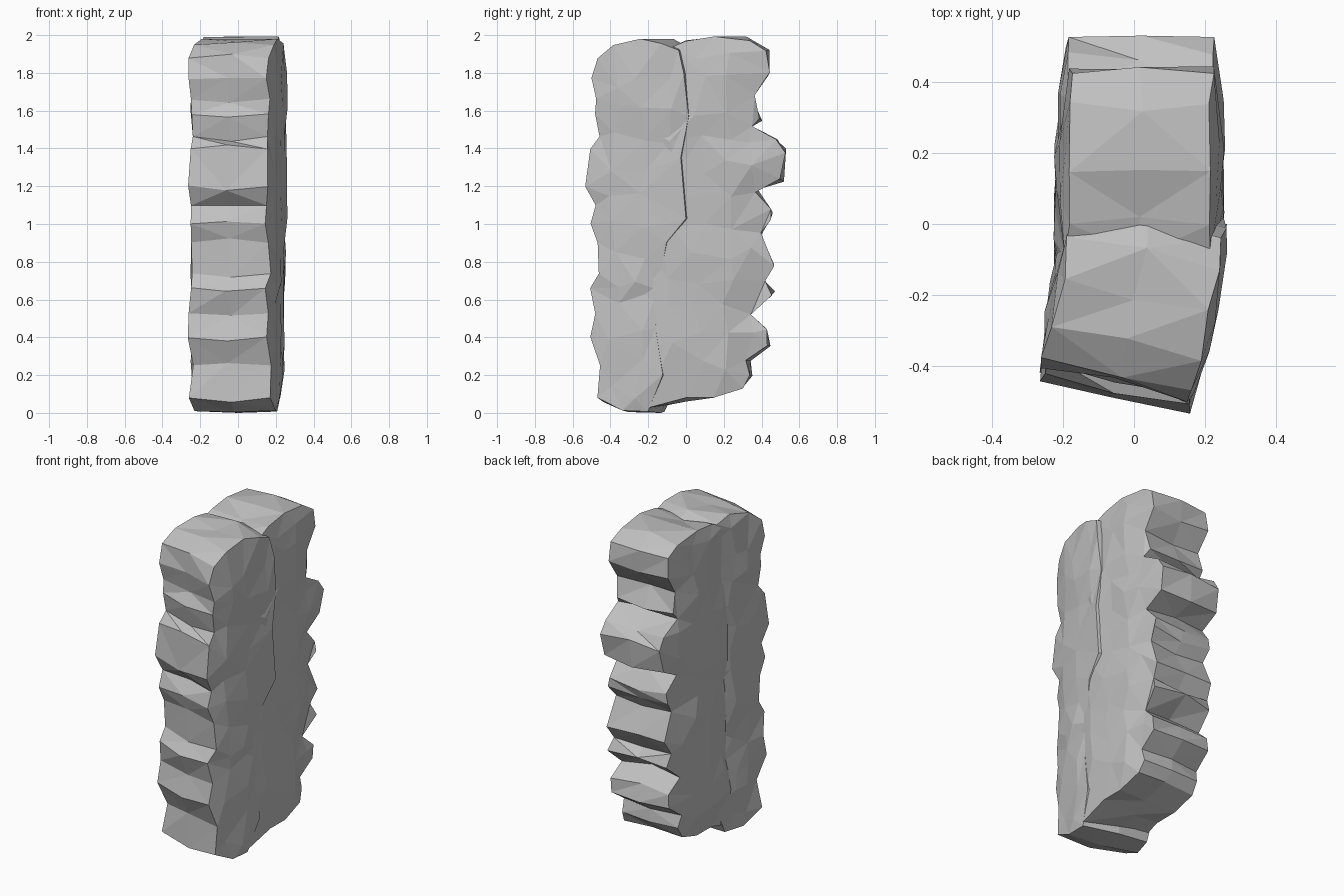
import bpy, bmesh, random
from mathutils import Vector
from mathutils.geometry import delaunay_2d_cdt, intersect_point_line

cube = bpy.data.objects.get("Cube")
if cube:
    bpy.data.objects.remove(cube)

# One stone colour
stone = bpy.data.materials.new("stone grey")
stone.use_nodes = True
grey = (0.53, 0.53, 0.53, 1)
stone.diffuse_color = grey
stone.node_tree.nodes["Principled BSDF"].inputs["Base Color"].default_value = grey


def edge_distance(p, pts):
    """Shortest distance from a point to the closed outline."""
    best = 9
    for a, b in zip(pts, pts[1:] + pts[:1]):
        near, t = intersect_point_line(p, a, b)
        near = a.lerp(b, min(max(t, 0), 1))
        best = min(best, (near - p).length)
    return best


def rock_slab(name, outline, half, bulge, place, seed):
    """Faceted slab: a side outline (y, z) swept across x, with bulging sides."""
    rng = random.Random(seed)
    bm = bmesh.new()
    pts = [Vector(p) for p in outline]
    count = len(pts)

    def jitter(amount):
        return rng.uniform(-amount, amount)

    def ring(x, wobble):
        return [bm.verts.new(place(x + jitter(0.012), p.x + jitter(wobble),
                                   p.y + jitter(wobble))) for p in pts]

    # Two rims with an uneven ridge loop between them
    loops = [ring(-half, 0.004), ring(0, 0.024), ring(half, 0.004)]
    for a, b in zip(loops, loops[1:]):
        for i in range(count):
            j = (i + 1) % count
            bm.faces.new((a[i], a[j], b[j], b[i]))

    # Broad sides: scattered points inside the outline, gently swollen
    edges = [(i, (i + 1) % count) for i in range(count)]
    for side, loop in ((-1, loops[0]), (1, loops[-1])):
        flat, verts = list(pts), list(loop)
        for row in range(13):
            for col in range(8):
                p = Vector((-0.53 + 0.15 * col + jitter(0.04),
                            0.1 + 0.15 * row + jitter(0.04)))
                gap = edge_distance(p, pts)
                if gap > 0.06:
                    swell = bulge * min(1, gap / 0.14) + jitter(0.01)
                    flat.append(p)
                    verts.append(bm.verts.new(
                        place(side * (half + swell), p.x, p.y)))
        _, _, faces, origin, _, _ = delaunay_2d_cdt(flat, edges, [], 1, 1e-5)
        for face in faces:
            bm.faces.new([verts[origin[i][0]] for i in face])

    loose = [v for v in bm.verts if not v.link_faces]
    bmesh.ops.delete(bm, geom=loose, context='VERTS')
    bmesh.ops.triangulate(bm, faces=bm.faces[:])
    bmesh.ops.recalc_face_normals(bm, faces=bm.faces[:])

    mesh = bpy.data.meshes.new(name)
    bm.to_mesh(mesh)
    bm.free()
    mesh.materials.append(stone)
    obj = bpy.data.objects.new(name, mesh)
    bpy.context.collection.objects.link(obj)


# Front slab: ridged front edge, turned a little about the upright axis
front_outline = [
    (-.33, .01), (-.47, .08), (-.45, .25), (-.51, .4), (-.48, .53),
    (-.51, .66), (-.46, .74), (-.47, .9), (-.51, 1), (-.48, 1.1),
    (-.53, 1.2), (-.51, 1.4), (-.46, 1.46), (-.48, 1.58), (-.47, 1.66),
    (-.5, 1.77), (-.47, 1.88), (-.38, 1.95), (-.24, 1.98), (-.13, 1.96),
    (-.04, 1.92), (-.01, 1.8), (.01, 1.57), (-.03, 1.35), (0, 1.03),
    (-.1, .9), (-.15, .65), (-.16, .45), (-.12, .2), (-.2, .01)]


def turned(x, y, z):
    return (x + 0.2 * (y + 0.25), y + 0.045 - 0.22 * x, max(z, 0))


# Rear slab: straight, with deep notches along the back edge
rear_outline = [
    (-.2, .03), (0, .08), (.15, .08), (.3, .13), (.34, .2), (.32, .28),
    (.43, .36), (.43, .44), (.34, .52), (.45, .62), (.42, .7), (.47, .78),
    (.4, .95), (.45, 1.02), (.45, 1.08), (.37, 1.17), (.5, 1.24),
    (.53, 1.38), (.48, 1.45), (.35, 1.52), (.39, 1.56), (.36, 1.68),
    (.44, 1.8), (.42, 1.92), (.34, 1.97), (.15, 1.99), (0, 1.97),
    (-.09, 1.93), (-.2, 1.5), (-.23, .9), (-.25, .3)]


def straight(x, y, z):
    return (x + 0.015, min(y, 0.53), min(max(z, 0), 2))


rock_slab("front_rock_slab", front_outline, 0.207, 0.02, turned, 4)
rock_slab("rear_rock_slab", rear_outline, 0.2, 0.032, straight, 9)
